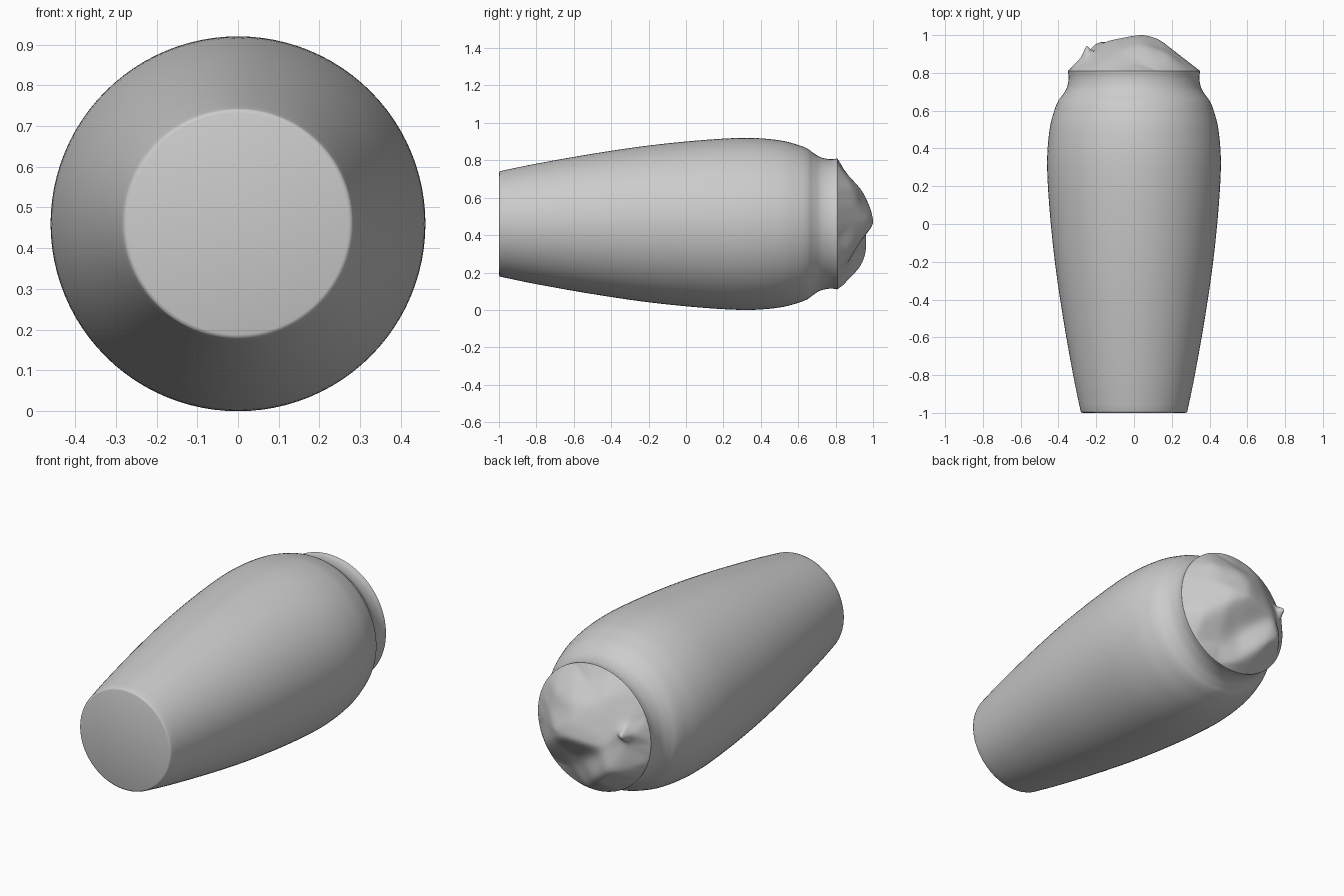
import bpy, bmesh
from math import sin, cos, tau
from mathutils import Vector
from mathutils.geometry import delaunay_2d_cdt

cube = bpy.data.objects.get("Cube")
if cube:
    bpy.data.objects.remove(cube)

AXIS_Z = 0.46      # height of the jar's axis
RIM_Y = 0.81       # where the lid meets the neck
RIM_R = 0.35
LID_H = 0.19

stone = bpy.data.materials.new("grey_stone")
stone.use_nodes = True
colour = (0.6, 0.6, 0.6, 1)
stone.diffuse_color = colour
stone.node_tree.nodes["Principled BSDF"].inputs["Base Color"].default_value = colour


def add_object(name, bm):
    bmesh.ops.recalc_face_normals(bm, faces=bm.faces)
    mesh = bpy.data.meshes.new(name)
    bm.to_mesh(mesh)
    bm.free()
    obj = bpy.data.objects.new(name, mesh)
    bpy.context.collection.objects.link(obj)
    mesh.materials.append(stone)
    bpy.ops.object.select_all(action="DESELECT")
    obj.select_set(True)
    bpy.context.view_layer.objects.active = obj
    return obj


def spline(points, steps):
    """Catmull-Rom curve through 2D points."""
    p = [Vector(q) for q in points]
    p = [2 * p[0] - p[1]] + p + [2 * p[-1] - p[-2]]
    curve = []
    for a, b, c, d in zip(p, p[1:], p[2:], p[3:]):
        for i in range(steps):
            t = i / steps
            curve.append(0.5 * (2 * b + (c - a) * t + (2 * a - 5 * b + 4 * c - d) * t ** 2
                                + (3 * b - a - 3 * c + d) * t ** 3))
    return curve + [p[-2]]


# Jar body: turned profile of (y, radius) with a flat closed base
wall = [(-0.99, 0.283), (-0.8, 0.322), (-0.5, 0.375), (-0.2, 0.419), (0.1, 0.449),
        (0.33, 0.46), (0.5, 0.447), (0.6, 0.422), (0.65, 0.402), (0.68, 0.38),
        (0.72, 0.356), (0.77, 0.346), (RIM_Y, RIM_R)]
profile = [Vector((-1, 0.272)), Vector((-0.997, 0.28))] + spline(wall, 5)
SIDES = 96
bm = bmesh.new()
rings = [[bm.verts.new((r * cos(tau * i / SIDES), y, AXIS_Z + r * sin(tau * i / SIDES)))
          for i in range(SIDES)] for y, r in profile]
for low, high in zip(rings, rings[1:]):
    for i in range(SIDES):
        j = (i + 1) % SIDES
        bm.faces.new((low[i], low[j], high[j], high[i]))
bm.faces.new(rings[0])
bm.faces.new(rings[-1])
add_object("jar_body", bm)
bpy.ops.object.shade_smooth_by_angle(angle=0.9)

# Lid: worn carved head, given by its peaks and hollows as (x, z from axis, height)
crown = [(0.04, 0, 0.19), (0.03, 0.09, 0.172), (0.05, 0.17, 0.135), (0.18, 0.19, 0.09),
         (-0.1, 0.2, 0.1), (0, 0.27, 0.045), (0.13, 0.02, 0.165), (0.25, 0, 0.075),
         (0.2, 0.09, 0.105)]
ear = [(-0.25, 0.06, 0.145), (-0.21, 0.06, 0.1), (-0.29, 0.06, 0.06),
       (-0.25, 0.12, 0.055), (-0.26, 0, 0.065)]
cheek = [(-0.12, 0.04, 0.15), (-0.16, -0.03, 0.152), (-0.2, -0.14, 0.15), (-0.1, -0.22, 0.135),
         (-0.2, -0.22, 0.06), (-0.29, -0.12, 0.04)]
face = [(0.15, -0.06, 0.14), (0.25, -0.13, 0.075), (0.02, -0.15, 0.075),
        (0, -0.31, 0.05), (0.12, -0.24, 0.035)]
rim = [(RIM_R * cos(tau * i / 48), RIM_R * sin(tau * i / 48), 0) for i in range(48)]
points = crown + ear + cheek + face + rim
flat = [Vector(p[:2]) for p in points]
tris = delaunay_2d_cdt(flat, [], [], 0, 1e-5)[2]

bm = bmesh.new()
verts = [bm.verts.new((x, RIM_Y + h, AXIS_Z + z)) for x, z, h in points]
for tri in tris:
    bm.faces.new([verts[i] for i in tri])
bmesh.ops.subdivide_edges(bm, edges=bm.edges[:], cuts=7, use_grid_fill=True)
bmesh.ops.triangulate(bm, faces=[f for f in bm.faces if len(f.verts) > 4])
inner = [v for v in bm.verts if not v.is_boundary]
for _ in range(8):
    bmesh.ops.smooth_vert(bm, verts=inner, factor=0.5,
                          use_axis_x=True, use_axis_y=True, use_axis_z=True)

# Restore the full lid height lost to smoothing
scale = LID_H / (max(v.co.y for v in inner) - RIM_Y)
for v in inner:
    v.co.y = RIM_Y + (v.co.y - RIM_Y) * scale
lid = add_object("head_lid", bm)
bpy.ops.object.shade_smooth()
if sum(p.normal.y * p.area for p in lid.data.polygons) < 0:
    lid.data.flip_normals()
